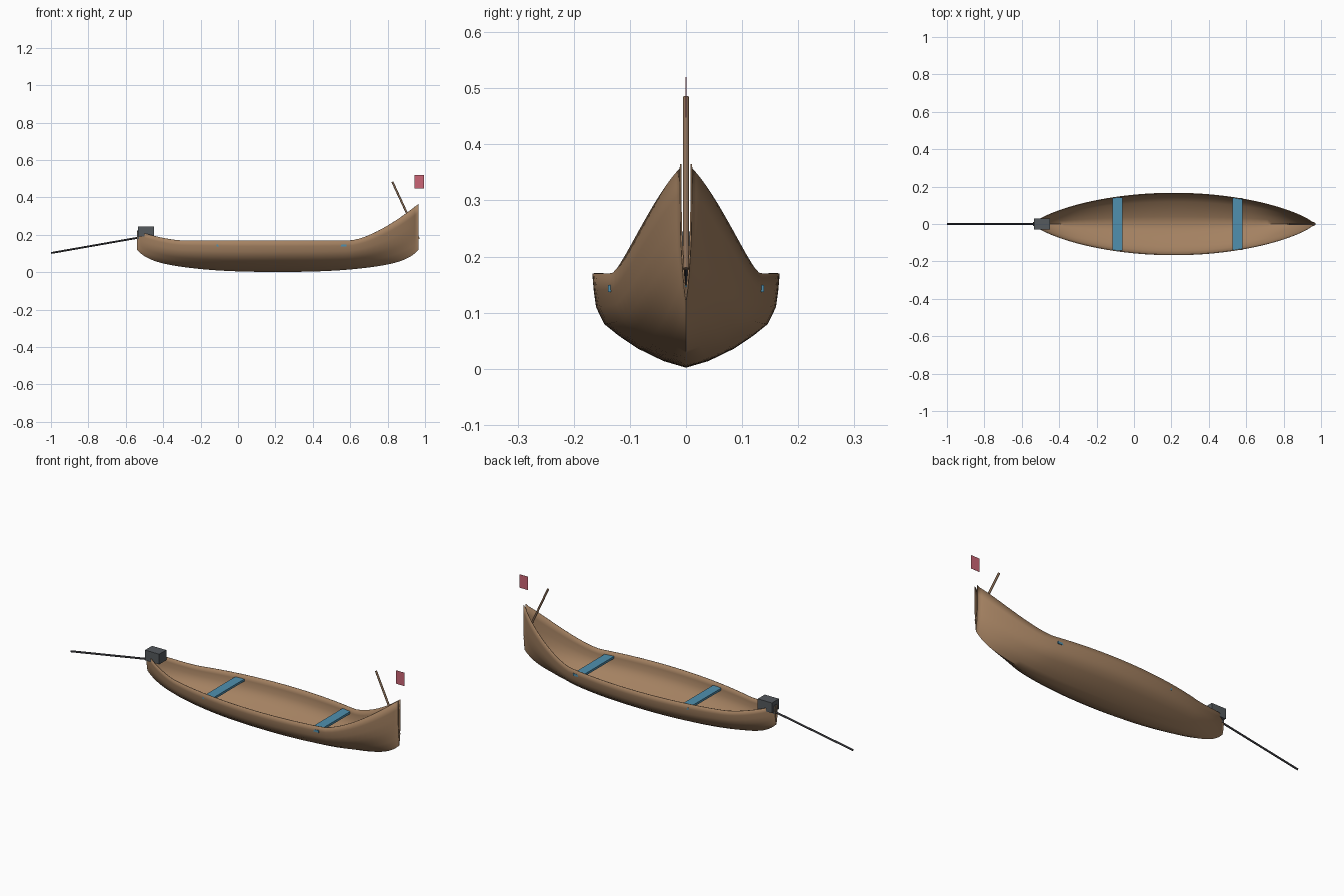
import bpy, bmesh, math
from mathutils import Vector

cube = bpy.data.objects.get("Cube")
if cube:
    bpy.data.objects.remove(cube, do_unlink=True)


def material(name, r, g, b):
    m = bpy.data.materials.new(name)
    m.use_nodes = True
    m.diffuse_color = (r, g, b, 1)
    node = next(n for n in m.node_tree.nodes if n.type == 'BSDF_PRINCIPLED')
    node.inputs["Base Color"].default_value = (r, g, b, 1)
    return m


wood = material("hull wood", 0.37, 0.22, 0.12)
pole_wood = material("pole wood", 0.25, 0.15, 0.09)
blue = material("seat blue", 0.08, 0.28, 0.43)
grey = material("engine grey", 0.09, 0.10, 0.11)
dark = material("shaft dark", 0.035, 0.035, 0.04)
red = material("flag red", 0.60, 0.13, 0.18)


def add_object(name, bm, mat):
    mesh = bpy.data.meshes.new(name)
    bm.to_mesh(mesh)
    bm.free()
    mesh.materials.append(mat)
    ob = bpy.data.objects.new(name, mesh)
    bpy.context.collection.objects.link(ob)
    return ob


def smooth(ob, degrees):
    bpy.ops.object.select_all(action='DESELECT')
    ob.select_set(True)
    bpy.context.view_layer.objects.active = ob
    bpy.ops.object.shade_smooth_by_angle(angle=math.radians(degrees))


def box(name, low, high, mat):
    bm = bmesh.new()
    bmesh.ops.create_cube(bm, size=1)
    low, high = Vector(low), Vector(high)
    bmesh.ops.scale(bm, vec=high - low, verts=bm.verts)
    bmesh.ops.translate(bm, vec=(low + high) / 2, verts=bm.verts)
    return add_object(name, bm, mat)


def rod(name, start, end, radius, mat):
    start, end = Vector(start), Vector(end)
    axis = end - start
    bm = bmesh.new()
    bmesh.ops.create_cone(bm, cap_ends=True, segments=12, radius1=radius,
                          radius2=radius, depth=axis.length)
    ob = add_object(name, bm, mat)
    ob.rotation_mode = 'QUATERNION'
    ob.rotation_quaternion = axis.to_track_quat('Z', 'Y')
    ob.location = (start + end) / 2
    smooth(ob, 40)


# Hull: a half section swept along the length, open at both narrow ends
MIDDLE, HALF_LENGTH, HALF_BEAM = 0.2125, 0.7525, 0.167
STATIONS = 56
half = [(1, 1), (0.985, 0.82), (0.96, 0.64), (0.87, 0.46),
        (0.72, 0.34), (0.51, 0.2), (0.24, 0.07)]
section = half + [(0, 0)] + [(-y, z) for y, z in reversed(half)]


def sheer(x):
    bow = max(0, (x - 0.6) / 0.365)
    stern = max(0, (-0.3 - x) / 0.24)
    return 0.17 + 0.195 * bow ** 1.5 + 0.05 * stern ** 1.5


bm = bmesh.new()
rings = []
for i in range(STATIONS + 1):
    u = -math.cos(math.pi * i / STATIONS)
    x = MIDDLE + HALF_LENGTH * u
    beam = max(0.011, HALF_BEAM * max(0, 1 - u * u) ** 0.75)
    keel = 0.002 + 0.073 * abs(u) ** 2.6 + 0.045 * abs(u) ** 14
    top = sheer(x)
    rings.append([bm.verts.new((x, beam * y, keel + (top - keel) * z))
                  for y, z in section])
for a, b in zip(rings, rings[1:]):
    for j in range(len(section) - 1):
        bm.faces.new((a[j], b[j], b[j + 1], a[j + 1]))
hull = add_object("hull", bm, wood)
shell = hull.modifiers.new("planking", 'SOLIDIFY')
shell.thickness = 0.003
shell.offset = -1
smooth(hull, 50)

# Cross benches
for name, x, width in (("rear_seat", -0.088, 0.142), ("front_seat", 0.553, 0.139)):
    box(name, (x - 0.026, -width, 0.137), (x + 0.026, width, 0.149), blue)

# Engine at the stern with its bracket and long propeller shaft
box("engine", (-0.535, -0.03, 0.19), (-0.45, 0.03, 0.245), grey)
box("engine_bracket", (-0.537, -0.012, 0.178), (-0.51, 0.012, 0.225), grey)
rod("propeller_shaft", (-0.999, 0, 0.103), (-0.515, 0, 0.188), 0.005, dark)

# Bow pole and flag
rod("bow_pole", (0.967, 0, 0.178), (0.825, 0, 0.484), 0.0055, pole_wood)
box("flag", (0.945, -0.0006, 0.448), (0.995, 0.0006, 0.52), red)
